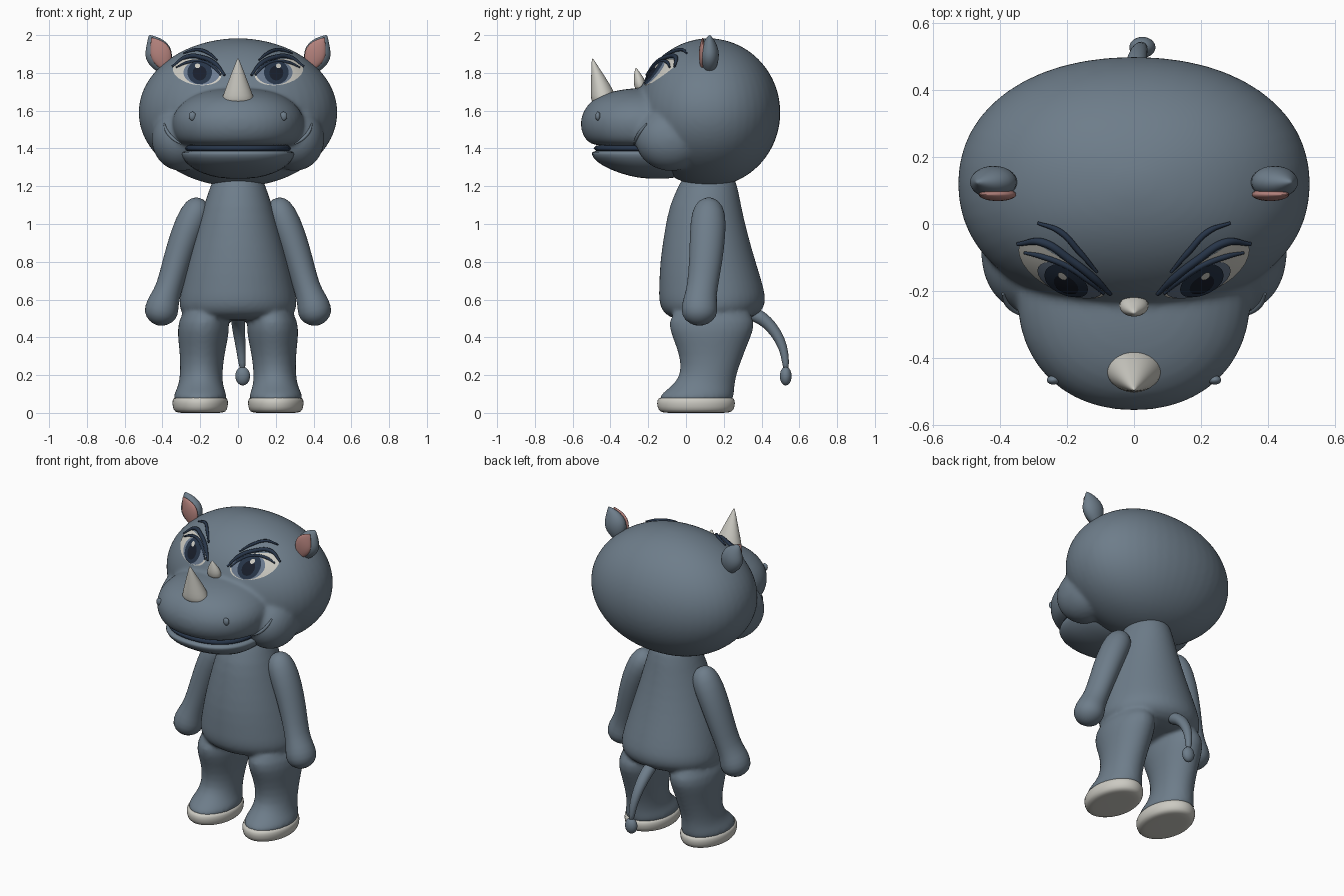
import bpy, bmesh
from math import sin, cos, pi
from mathutils import Vector
from mathutils.bvhtree import BVHTree

cube = bpy.data.objects.get("Cube")
if cube:
    bpy.data.objects.remove(cube, do_unlink=True)


def material(name, rgb):
    m = bpy.data.materials.new(name)
    m.use_nodes = True
    color = (*rgb, 1)
    m.diffuse_color = color
    bsdf = m.node_tree.nodes["Principled BSDF"]
    bsdf.inputs["Base Color"].default_value = color
    bsdf.inputs["Roughness"].default_value = 0.7
    return m


SLATE = material("slate_skin", (.155, .205, .255))
IVORY = material("ivory", (.6, .59, .54))
PINK = material("ear_pink", (.45, .22, .2))
NAVY = material("navy", (.02, .035, .065))
IRIS = material("iris_grey_blue", (.15, .2, .28))
PUPIL = material("pupil_dark", (.009, .013, .024))


def link(name, data, mat):
    ob = bpy.data.objects.new(name, data)
    data.materials.append(mat)
    bpy.context.collection.objects.link(ob)
    return ob


def spow(v, p):
    return abs(v) ** p * (1 if v >= 0 else -1)


def shell(bm, rings, flat=True, power=2, seg=24):
    """Closed loft through rings (x, y, z, radius across, radius deep)."""
    loops = []
    centres = [Vector(r[:3]) for r in rings]
    for i, r in enumerate(rings):
        a, b = Vector((1, 0, 0)), Vector((0, 1, 0))
        if not flat:
            t = (centres[min(i + 1, len(rings) - 1)] - centres[max(i - 1, 0)]).normalized()
            a = (a - t * t.x).normalized()
            b = t.cross(a)
        loop = []
        for k in range(seg):
            w = 2 * pi * k / seg
            u, v = spow(cos(w), 2 / power), spow(sin(w), 2 / power)
            loop.append(bm.verts.new(centres[i] + a * u * r[3] + b * v * r[4]))
        loops.append(loop)
    for lo, hi in zip(loops, loops[1:]):
        for k in range(seg):
            n = (k + 1) % seg
            bm.faces.new((lo[k], lo[n], hi[n], hi[k]))
    bm.faces.new(loops[0])
    bm.faces.new(loops[-1])


def build(name, mat, *shells, blend=0, **options):
    """One smooth object from shells; blend fuses them into a single skin."""
    bm = bmesh.new()
    for rings in shells:
        shell(bm, rings, **options)
    bmesh.ops.recalc_face_normals(bm, faces=bm.faces)
    me = bpy.data.meshes.new(name)
    bm.to_mesh(me)
    bm.free()
    me.shade_smooth()
    ob = link(name, me, mat)
    sub = ob.modifiers.new("round", "SUBSURF")
    sub.levels = sub.render_levels = 1
    if blend:
        fuse = ob.modifiers.new("fuse", "REMESH")
        fuse.mode = "VOXEL"
        fuse.voxel_size = .012
        fuse.use_smooth_shade = True
        soft = ob.modifiers.new("soften", "SMOOTH")
        soft.factor, soft.iterations = .5, blend
    return ob


def ball(c, r, steps=14):
    """Rings of an ellipsoid."""
    rings = []
    for i in range(steps + 1):
        w = pi * min(max(i / steps, .01), .99)
        rings.append((c[0], c[1], c[2] - r[2] * cos(w), r[0] * sin(w), r[1] * sin(w)))
    return rings


def flip(rings, s):
    return [(r[0] * s, *r[1:]) for r in rings]


# Head: skull, cheeks and upper muzzle fused together
muzzle = [(0, -.22, 1.412, .2, .18), (0, -.22, 1.415, .29, .27), (0, -.22, 1.44, .33, .315),
          (0, -.22, 1.5, .352, .342), (0, -.22, 1.56, .355, .342), (0, -.22, 1.62, .325, .315),
          (0, -.22, 1.67, .26, .265), (0, -.22, 1.705, .18, .17), (0, -.22, 1.72, .06, .06)]
cheeks = [ball((s * .3, -.08, 1.45), (.16, .19, .17)) for s in (1, -1)]
skull = ball((0, .12, 1.59), (.534, .385, .394), 20)
head = build("head", SLATE, skull, muzzle, *cheeks, blend=10, power=2.15)

# Lower jaw and the dark mouth between the lips
build("lower_jaw", SLATE, [(0, -.15, 1.24, .06, .06), (0, -.16, 1.25, .14, .13),
      (0, -.18, 1.285, .235, .22), (0, -.2, 1.33, .285, .28), (0, -.2, 1.37, .305, .305),
      (0, -.2, 1.388, .3, .302), (0, -.2, 1.39, .2, .2)], power=2.3)
build("mouth", NAVY, [(0, -.2, 1.38, .2, .2), (0, -.2, 1.382, .292, .296),
      (0, -.2, 1.42, .292, .296), (0, -.2, 1.422, .2, .2)], power=2.3)

# Torso and legs fused together
torso = [(0, .12, 1.3, .1, .11), (0, .12, 1.22, .142, .152), (0, .1, 1.1, .182, .192),
         (0, .105, .95, .225, .222), (0, .115, .8, .268, .256), (0, .135, .66, .302, .28),
         (0, .14, .59, .316, .288), (0, .138, .53, .312, .265), (0, .13, .485, .24, .19)]
leg = [(.17, .135, .58, .1, .18), (.182, .137, .48, .14, .24), (.185, .135, .4, .135, .208),
       (.19, .135, .3, .117, .168), (.195, .12, .2, .112, .146), (.198, .09, .14, .12, .168),
       (.2, .06, .1, .14, .195), (.2, .053, .07, .144, .2), (.2, .053, .05, .12, .17)]
build("body", SLATE, torso, leg, flip(leg, -1), blend=8)

ear = [(.39, .125, 1.8, .02, .02), (.4, .125, 1.83, .045, .036), (.413, .125, 1.87, .07, .05),
       (.424, .125, 1.915, .073, .05), (.44, .125, 1.95, .055, .037),
       (.458, .125, 1.98, .026, .019), (.47, .125, 2, .003, .003)]
arm = [(.185, .12, 1.13, .015, .015), (.195, .12, 1.115, .06, .06), (.225, .12, 1.06, .083, .092),
       (.275, .115, .95, .082, .096), (.325, .105, .8, .075, .088), (.365, .085, .66, .068, .08),
       (.39, .075, .6, .08, .088), (.407, .07, .54, .094, .1), (.418, .07, .49, .075, .08),
       (.424, .07, .462, .02, .02)]
sole = [(.2, .053, 0, .08, .12), (.2, .053, 0, .125, .18), (.2, .053, .015, .144, .202),
        (.2, .053, .05, .15, .21), (.2, .053, .08, .146, .205), (.2, .053, .086, .12, .17)]

# Ray helper that lays small details on the head
bpy.context.view_layer.update()
tree = BVHTree.FromObject(head, bpy.context.evaluated_depsgraph_get())


def drape(x, z, lift):
    hit, normal, _, _ = tree.ray_cast(Vector((x, -2, z)), Vector((0, 1, 0)))
    if hit is None:
        return Vector((x, 0, z))
    if normal.y > 0:
        normal = -normal
    return hit + normal * lift


def patch(name, mat, x, z, rx, rz, lift, tilt=0, seg=28, steps=6):
    """Thin oval plate following the head surface."""
    bm = bmesh.new()
    centre = bm.verts.new(drape(x, z, lift))
    last = None
    for i in range(1, steps + 1):
        loop = []
        for k in range(seg):
            w = 2 * pi * k / seg
            dx = rx * cos(w) * i / steps
            dz = rz * sin(w) * i / steps + dx * tilt
            loop.append(bm.verts.new(drape(x + dx, z + dz, lift)))
        for k in range(seg):
            n = (k + 1) % seg
            if last:
                bm.faces.new((last[k], loop[k], loop[n], last[n]))
            else:
                bm.faces.new((centre, loop[k], loop[n]))
        last = loop
    bm.normal_update()
    if sum(f.normal.y for f in bm.faces) > 0:
        bmesh.ops.reverse_faces(bm, faces=bm.faces)
    me = bpy.data.meshes.new(name)
    bm.to_mesh(me)
    bm.free()
    me.shade_smooth()
    link(name, me, mat)


def stroke(name, mat, points, thick, s, lift=.006):
    """Tapered line drawn over the head surface."""
    cu = bpy.data.curves.new(name, "CURVE")
    cu.dimensions = "3D"
    cu.bevel_depth, cu.bevel_resolution, cu.use_fill_caps = thick, 3, True
    sp = cu.splines.new("BEZIER")
    sp.bezier_points.add(len(points) - 1)
    for i, (bp, (x, z)) in enumerate(zip(sp.bezier_points, points)):
        bp.co = drape(s * x, z, lift)
        bp.handle_left_type = bp.handle_right_type = "AUTO"
        bp.radius = .5 if i in (0, len(points) - 1) else 1
    link(name, cu, mat)


for s, side in ((1, "left_"), (-1, "right_")):
    # Limbs and ears
    build(side + "arm", SLATE, flip(arm, s), flat=False)
    build(side + "foot_sole", IVORY, flip(sole, s))
    build(side + "ear", SLATE, flip(ear, s), flat=False)
    inner = [(x - .012, .088, 1.91 + (z - 1.91) * .85, rx * .78, ry * .4) for x, _, z, rx, ry in ear]
    build(side + "inner_ear", PINK, flip(inner, s), flat=False)
    # Eyes
    patch(side + "eye_white", IVORY, s * .215, 1.802, .128, .068, .004, s * .12)
    patch(side + "iris", IRIS, s * .19, 1.798, .096, .064, .007)
    patch(side + "eye_disc", NAVY, s * .2, 1.798, .064, .062, .010)
    patch(side + "pupil", PUPIL, s * .2, 1.793, .036, .038, .012)
    patch(side + "eye_glint", IVORY, s * .21, 1.828, .013, .012, .015)
    # Lashes and brow
    stroke(side + "lash", NAVY, [(.07, 1.785), (.12, 1.845), (.19, 1.878), (.27, 1.88), (.345, 1.83)], .012, s)
    stroke(side + "lid", NAVY, [(.09, 1.785), (.14, 1.835), (.2, 1.858), (.27, 1.85), (.325, 1.825)], .009, s)
    stroke(side + "brow", NAVY, [(.11, 1.865), (.16, 1.902), (.22, 1.918), (.285, 1.9)], .009, s)
    # Smile line and nostril
    stroke(side + "smile_line", SLATE, [(.3, 1.425), (.345, 1.455), (.375, 1.49), (.39, 1.53)], .009, s, .002)
    build(side + "nostril", SLATE, ball(drape(s * .24, 1.57, .002), (.02, .014, .024), 8))

# Horns
build("large_horn", IVORY, [(0, -.435, 1.63, .08, .06), (0, -.435, 1.66, .087, .068),
      (0, -.442, 1.7, .073, .063), (0, -.465, 1.78, .042, .037),
      (0, -.485, 1.84, .018, .016), (0, -.495, 1.878, .003, .003)])
build("small_horn", IVORY, [(0, -.24, 1.7, .045, .03), (0, -.245, 1.755, .047, .034),
      (0, -.255, 1.79, .026, .02), (0, -.266, 1.828, .003, .003)])

# Tail with a rounded tip
build("tail", SLATE, [(0, .34, .53, .04, .04), (0, .4, .505, .038, .036), (.002, .455, .455, .035, .032),
      (.01, .5, .385, .029, .027), (.018, .525, .31, .023, .021), (.025, .53, .22, .016, .016)], flat=False)
build("tail_tip", SLATE, ball((.025, .528, .195), (.04, .032, .05), 10))
